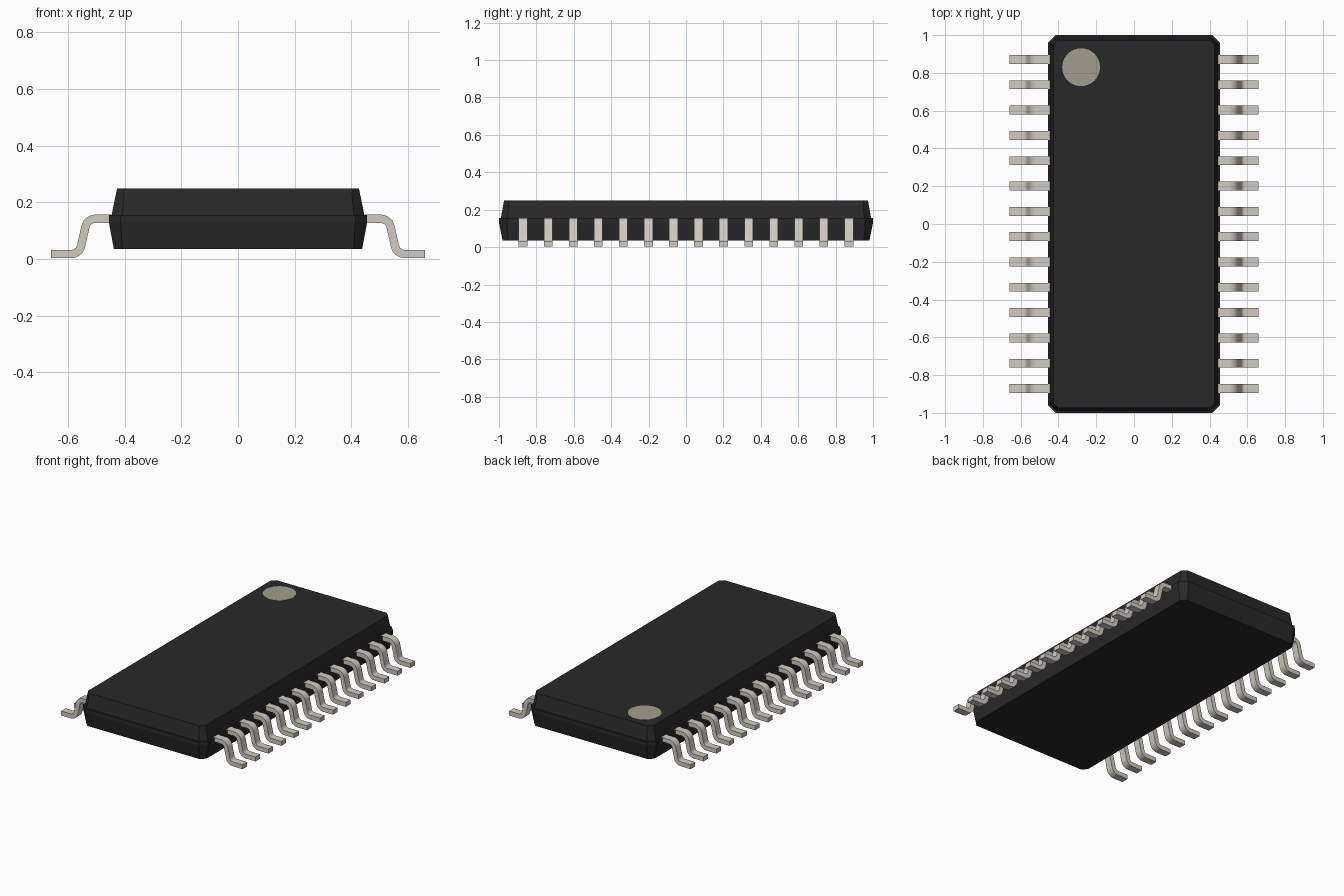
import bpy, bmesh, math
from mathutils import Vector

cube = bpy.data.objects.get("Cube")
if cube:
    bpy.data.objects.remove(cube, do_unlink=True)


def material(name, rgb):
    m = bpy.data.materials.new(name)
    m.use_nodes = True
    m.diffuse_color = (*rgb, 1)
    m.node_tree.nodes["Principled BSDF"].inputs["Base Color"].default_value = (*rgb, 1)
    return m


BLACK = material("black plastic", (0.022, 0.022, 0.022))
METAL = material("tinned metal", (0.63, 0.60, 0.53))
MARK = material("marker beige", (0.36, 0.34, 0.27))


def finish(name, bm, mat):
    bmesh.ops.recalc_face_normals(bm, faces=bm.faces)
    me = bpy.data.meshes.new(name)
    bm.to_mesh(me)
    bm.free()
    me.materials.append(mat)
    ob = bpy.data.objects.new(name, me)
    bpy.context.collection.objects.link(ob)
    return ob


def skin(bm, rings):
    """Join successive vertex rings with quads and cap both ends."""
    n = len(rings[0])
    for a, b in zip(rings, rings[1:]):
        for i in range(n):
            bm.faces.new((a[i], a[(i + 1) % n], b[(i + 1) % n], b[i]))
    bm.faces.new(rings[0])
    bm.faces.new(rings[-1])


# Package body: chamfered rectangles stacked from bottom to top with a parting band
def chamfered_ring(bm, hx, hy, c, z):
    pts = [(hx, hy - c), (hx - c, hy), (c - hx, hy), (-hx, hy - c),
           (-hx, c - hy), (c - hx, -hy), (hx - c, -hy), (hx, c - hy)]
    return [bm.verts.new((x, y, z)) for x, y in pts]


bm = bmesh.new()
levels = [(0.438, 0.981, 0.030, 0.035), (0.456, 1.0, 0.042, 0.131),
          (0.456, 1.0, 0.042, 0.155), (0.446, 0.990, 0.038, 0.155),
          (0.427, 0.973, 0.026, 0.248)]
skin(bm, [chamfered_ring(bm, *lv) for lv in levels])
finish("package_body", bm, BLACK)

# Pin one marker disc on the top face
bm = bmesh.new()
bmesh.ops.create_cone(bm, cap_ends=True, segments=64, radius1=0.1, radius2=0.1, depth=0.002)
bmesh.ops.translate(bm, verts=bm.verts, vec=(-0.28, 0.83, 0.248))
finish("pin_one_marker", bm, MARK)


# Gull-wing lead: filleted centre line, thickened into a ribbon
def fillet(prev, corner, nxt, radius, steps=8):
    d1, d2 = (prev - corner).normalized(), (nxt - corner).normalized()
    half = d1.angle(d2) / 2
    centre = corner + (d1 + d2).normalized() * (radius / math.sin(half))
    t = radius / math.tan(half)
    a, b = corner + d1 * t - centre, corner + d2 * t - centre
    return [centre + a.lerp(b, i / steps).normalized() * radius for i in range(steps + 1)]


THICK, WIDTH = 0.029, 0.047
p = [Vector(q) for q in ((0.43, 0.142), (0.532, 0.142), (0.560, 0.0175), (0.66, 0.0175))]
path = [p[0]] + fillet(p[0], p[1], p[2], 0.036) + fillet(p[1], p[2], p[3], 0.036) + [p[3]]

bm = bmesh.new()
rings = []
last = len(path) - 1
for i, q in enumerate(path):
    if i in (0, 1, last - 1, last):
        t = Vector((1, 0))
    else:
        t = (path[i + 1] - path[i - 1]).normalized()
    n = Vector((-t.y, t.x)) * THICK / 2
    rings.append([bm.verts.new((v.x, y, v.y)) for v, y in
                  ((q + n, -WIDTH / 2), (q + n, WIDTH / 2), (q - n, WIDTH / 2), (q - n, -WIDTH / 2))])
skin(bm, rings)
lead = finish("left_lead_1", bm, METAL)
lead.location.y = -6.5 * 0.134
bpy.context.view_layer.objects.active = lead
lead.select_set(True)
bpy.ops.object.shade_smooth_by_angle(angle=math.radians(35))

# Fourteen leads along each long side, sharing one mesh
for side, turn, first in (("left", 0, 1), ("right", math.pi, 0)):
    for i in range(first, 14):
        ob = bpy.data.objects.new(f"{side}_lead_{i + 1}", lead.data)
        ob.location.y = (i - 6.5) * 0.134
        ob.rotation_euler.z = turn
        bpy.context.collection.objects.link(ob)
